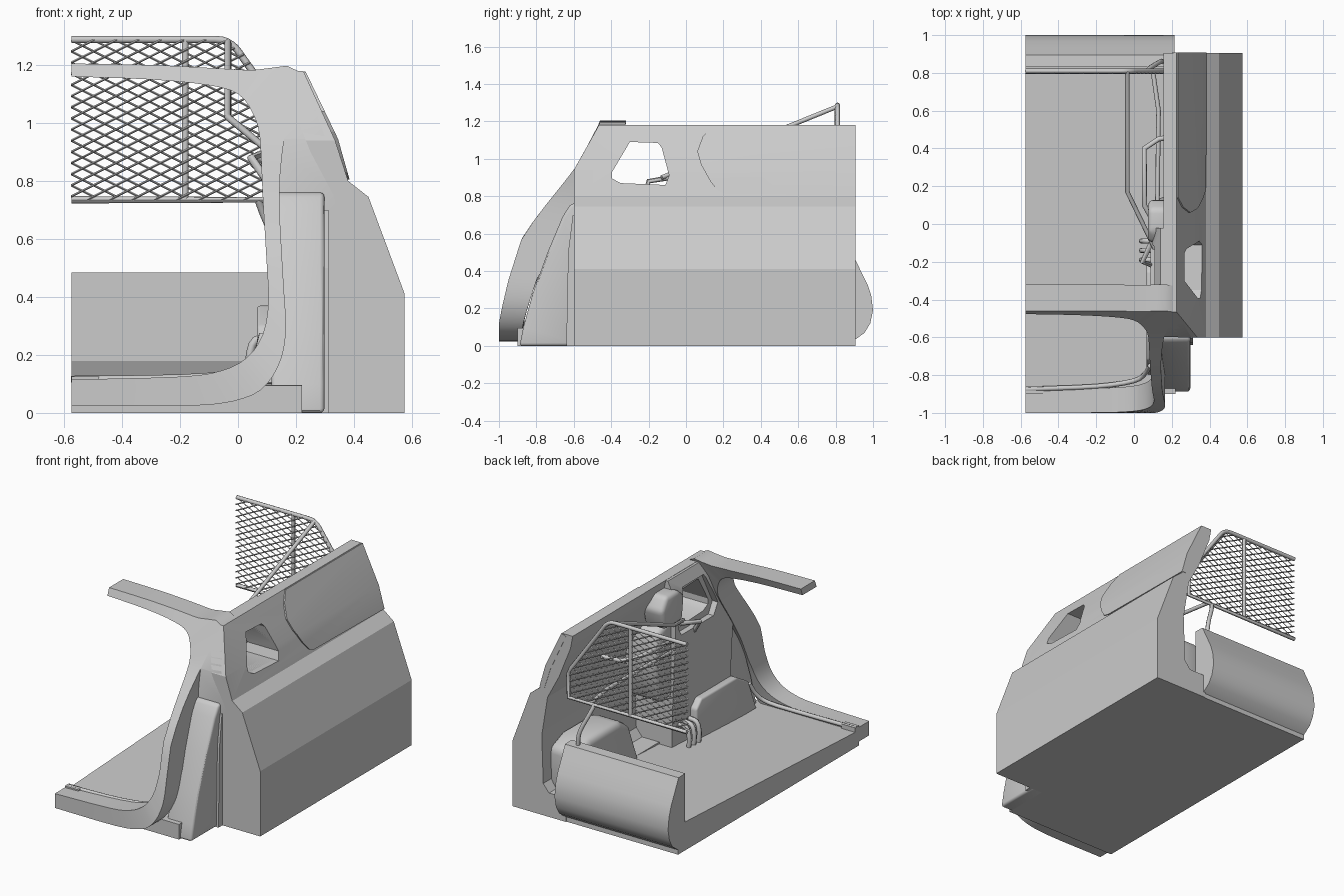
import bpy, bmesh, math
from mathutils import Vector

if "Cube" in bpy.data.objects:
    bpy.data.objects.remove(bpy.data.objects["Cube"])

L = -0.575  # cut side of the half cabin


def finish(ob, angle=30):
    bpy.ops.object.select_all(action='DESELECT')
    ob.select_set(True)
    bpy.context.view_layer.objects.active = ob
    bpy.ops.object.shade_smooth_by_angle(angle=math.radians(angle))
    return ob


def make(name, verts, faces):
    me = bpy.data.meshes.new(name)
    me.from_pydata(verts, [], faces)
    bm = bmesh.new()
    bm.from_mesh(me)
    bmesh.ops.recalc_face_normals(bm, faces=bm.faces)
    bm.to_mesh(me)
    bm.free()
    ob = bpy.data.objects.new(name, me)
    bpy.context.collection.objects.link(ob)
    return ob


def prism(name, pts, axis, a, b):
    """Extrude a profile: axis 'x' takes (y, z) points, axis 'y' takes (x, z)."""
    put = (lambda p, t: (t, p[0], p[1])) if axis == 'x' else (lambda p, t: (p[0], t, p[1]))
    n = len(pts)
    verts = [put(p, a) for p in pts] + [put(p, b) for p in pts]
    faces = [tuple(range(n)), tuple(range(n, 2 * n))]
    faces += [(i, (i + 1) % n, n + (i + 1) % n, n + i) for i in range(n)]
    return make(name, verts, faces)


def apply(ob, mod):
    bpy.context.view_layer.objects.active = ob
    bpy.ops.object.modifier_apply(modifier=mod.name)


def boolean(ob, tool, op='DIFFERENCE'):
    m = ob.modifiers.new('bool', 'BOOLEAN')
    m.operation, m.object, m.solver = op, tool, 'EXACT'
    apply(ob, m)


def bevel(ob, w, seg=3):
    m = ob.modifiers.new('bevel', 'BEVEL')
    m.width, m.segments, m.limit_method = w, seg, 'ANGLE'
    apply(ob, m)
    return finish(ob)


def tubes(name, paths, r, res=2):
    cu = bpy.data.curves.new(name, 'CURVE')
    cu.dimensions, cu.bevel_depth, cu.bevel_resolution, cu.use_fill_caps = '3D', r, res, True
    for path in paths:
        s = cu.splines.new('POLY')
        s.points.add(len(path) - 1)
        for q, p in zip(s.points, path):
            q.co = (*p, 1)
    ob = bpy.data.objects.new(name, cu)
    bpy.context.collection.objects.link(ob)
    bpy.ops.object.select_all(action='DESELECT')
    ob.select_set(True)
    bpy.context.view_layer.objects.active = ob
    bpy.ops.object.convert(target='MESH')
    return finish(bpy.context.object, 50)


def spline(pts, k=3):
    """Catmull-Rom smoothing of a list of points."""
    P = [Vector(p) for p in pts]
    P = [2 * P[0] - P[1]] + P + [2 * P[-1] - P[-2]]
    out = []
    for i in range(1, len(P) - 2):
        a, b, c, d = P[i - 1:i + 3]
        for j in range(k):
            t = j / k
            out.append(0.5 * (2 * b + (c - a) * t + (2 * a - 5 * b + 4 * c - d) * t * t
                              + (3 * b - a - 3 * c + d) * t ** 3))
    return out + [P[-2]]


def lookup(table, z):
    for (z0, v0), (z1, v1) in zip(table, table[1:]):
        if z <= z1:
            return v0 + (v1 - v0) * max(0, (z - z0) / (z1 - z0))
    return table[-1][1]


# cutters: sloped front shoulder, side window, inner window pocket
wedge = prism('shoulder_cutter', [(-.65, .85), (-.46, 1.19), (-.46, 1.3), (-.65, 1.3)], 'x', -.1, .7)
hole = prism('window_cutter', [(-.3, 1.09), (-.15, 1.085), (-.13, 1.06), (-.09, .91), (-.11, .86),
                               (-.35, .87), (-.395, .895), (-.395, .93)], 'x', -.1, .7)
pocket = prism('pocket_cutter', [(-.33, 1.11), (-.12, 1.11), (-.05, .88), (-.08, .83),
                                 (-.4, .83), (-.44, .9)], 'x', 0, .125)

# side hull shell and the thick inner wall at its front
hull = prism('side_hull', [(.2, 0), (.575, 0), (.575, .41), (.45, .745), (.38, .80), (.335, .94), (.225, 1.18),
                           (.155, 1.18), (.17, 1.1), (.25, .9), (.33, .75), (.37, .5), (.36, .2),
                           (.32, .15), (.2, .15)], 'y', -.6, .905)
wall = prism('inner_wall', [(.115, .05), (.105, .45), (.09, .75), (.085, .95), (.1, 1.09), (.14, 1.178), (.2, 1.178),
                            (.25, 1.1), (.3, .95), (.36, .75), (.4, .5), (.4, .05)], 'y', -.598, -.02)
for ob in (hull, wall):
    boolean(ob, wedge)
    boolean(ob, hole)
boolean(wall, pocket)
finish(hull, 12)
finish(wall)

# raised plate on the upper hull
plate = prism('side_plate', [(.389, .79), (.345, .945), (.233, 1.178), (.2, 1.17), (.31, .93), (.355, .79)],
              'y', 0, .907)
outline = prism('plate_cutter', [(.14, 1.25), (.14, 1.175), (.09, 1.12), (.06, 1.04), (.08, .97), (.13, .88),
                                 (.17, .83), (.21, .815), (.95, .805), (.95, 1.25)], 'x', .1, .6)
boolean(plate, outline, 'INTERSECT')
finish(plate, 12)
for c in (wedge, hole, pocket, outline):
    bpy.data.objects.remove(c)

# windscreen arch: inner and outer edge in front view, depth follows height
inner = [(L, 1.16), (-.3, 1.15), (-.1, 1.13), (0, 1.1), (.05, 1.035), (.075, .95), (.085, .75), (.1, .5),
         (.105, .38), (.085, .27), (.03, .19), (-.06, .145), (-.2, .125), (L, .115)]
outer = [(L, 1.205), (-.3, 1.2), (-.1, 1.19), (.05, 1.182), (.205, 1.18), (.16, .95), (.143, .75), (.155, .48),
         (.165, .3), (.15, .19), (.1, .1), (.02, .05), (-.15, .025), (L, .025)]
front_y = [(0, -1), (.12, -1), (.2, -.985), (.35, -.95), (.57, -.88), (.69, -.8), (.94, -.6), (1.19, -.46)]
depth = [(0, .11), (.12, .13), (.35, .15), (.6, .2), (.94, .17), (1.15, .14)]
verts, faces = [], []
for i, o in zip(spline(inner), spline(outer)):
    fi, fo = lookup(front_y, i.y), lookup(front_y, o.y)
    verts += [(i.x, fi, i.y), (o.x, fo, o.y),
              (o.x, fo + lookup(depth, o.y), o.y), (i.x, fi + lookup(depth, i.y), i.y)]
n = len(verts) // 4
for s in range(n - 1):
    a = s * 4
    faces += [(a + k, a + (k + 1) % 4, a + 4 + (k + 1) % 4, a + 4 + k) for k in range(4)]
faces += [(0, 1, 2, 3), tuple(range(4 * n - 4, 4 * n))]
finish(make('windscreen_arch', verts, faces), 35)

# floor, slightly rising to the rear, and windscreen rail
prism('floor', [(-.9, 0), (-.9, .095), (.84, .18), (.9, .03), (.9, 0)], 'x', L, .22)
tubes('windscreen_rail', [spline([(L, -.875, .115), (-.2, -.86, .12), (0, -.83, .14), (.06, -.79, .19),
                                  (.085, -.75, .27)])], .013)
prism('sill_notch', [(-.9, .05), (-.9, .125), (-.86, .125), (-.86, .05)], 'x', L, -.48)

# rear bulkhead with rounded back
finish(prism('rear_bulkhead', [(.83, .1), (.83, .485), (.895, .482), (.93, .41), (.97, .33), (.99, .27), (1, .19),
                               (.985, .12), (.955, .07), (.9, .03)], 'x', L, .215), 25)

# front fairing beside the arch, with vertical flange
fair = prism('front_fairing', [(-.89, 0), (-.87, .1), (-.82, .28), (-.74, .5), (-.66, .69), (-.62, .755),
                               (-.59, .765), (-.57, .7), (-.57, 0)], 'x', .115, .298)
bevel(fair, .035)
prism('fairing_flange', [(-.64, 0), (-.63, .5), (-.605, .7), (-.59, .7), (-.59, 0)], 'x', .29, .312)

# interior trims
bevel(prism('lower_trim', [(-.8, .1), (-.72, .3), (-.6, .37), (-.25, .37), (-.2, .32), (-.2, .1)],
            'x', .065, .13), .012)
bevel(prism('upper_housing', [(-.08, .93), (-.1, 1.08), (-.04, 1.13), (.08, 1.13), (.13, 1.05), (.1, .93)],
            'x', .075, .22), .025)
bevel(prism('side_pad', [(-.05, .45), (-.05, .95), (.1, .9), (.14, .7), (.08, .45)], 'x', .12, .34), .03)
bevel(prism('wheel_box', [(.2, .12), (.3, .38), (.4, .45), (.7, .45), (.83, .4), (.83, .1)],
            'x', .17, .38), .04)
tubes('grab_handle', [[(.1, .02, .82), (.055, .1, .86), (.055, .4, .88), (.13, .45, .86), (.26, .47, .86)],
                      [(.1, -.22, .8), (.045, -.2, .88), (.1, -.08, .9)]], .014)
tubes('floor_hoses', [spline([(.12, y, .26), (.06, y, .25), (.04, y, .19), (.045, y, .12)])
                      for y in (-.09, -.14, -.19)], .014)

# rear guard: frame, rails, legs
Y = .81
poly = [(L, .735), (.25, .735), (.25, .9), (.02, 1.235), (-.05, 1.287), (L, 1.287)]
corner = spline([(-.08, Y, 1.288), (-.045, Y, 1.283), (-.01, Y, 1.26), (.02, Y, 1.22)])
tubes('guard_frame', [[(L, Y, 1.288)] + corner + [(.25, Y, .9), (.25, Y, .735), (L, Y, .735)]], .0125)
tubes('guard_post', [[(-.182, Y, .735), (-.182, Y, 1.288)]], .0115)
tubes('guard_rails', [[(-.035, Y, 1.28), (-.035, .17, 1.02), (.11, -.13, .9)],
                      [(.1, Y, .735), (.13, .6, .74), (.12, -.2, .74)]], .012)
tubes('guard_legs', [spline([(.07, Y, .735), (.09, .83, .68), (.14, .86, .56), (.15, .86, .46)])], .013)


def clip(p, d):
    """Clip the line p + t d to the convex guard outline."""
    t0, t1 = -9, 9
    for a, b in zip(poly, poly[1:] + poly[:1]):
        nx, nz = a[1] - b[1], b[0] - a[0]
        den = nx * d[0] + nz * d[1]
        dist = nx * (p[0] - a[0]) + nz * (p[1] - a[1])
        if abs(den) < 1e-9:
            if dist < 0:
                return None
        elif den > 0:
            t0 = max(t0, -dist / den)
        else:
            t1 = min(t1, -dist / den)
    return (t0, t1) if t1 - t0 > .01 else None


# diamond wire mesh
wires = []
for slope in (.5, -.5):
    for k in range(-5, 45):
        p, d = (L, .4 + k * .0385), (1, slope)
        hit = clip(p, d)
        if hit:
            wires.append([(p[0] + t * d[0], Y - .012 * (slope > 0), p[1] + t * d[1]) for t in hit])
tubes('guard_mesh', wires, .0038, 0)
